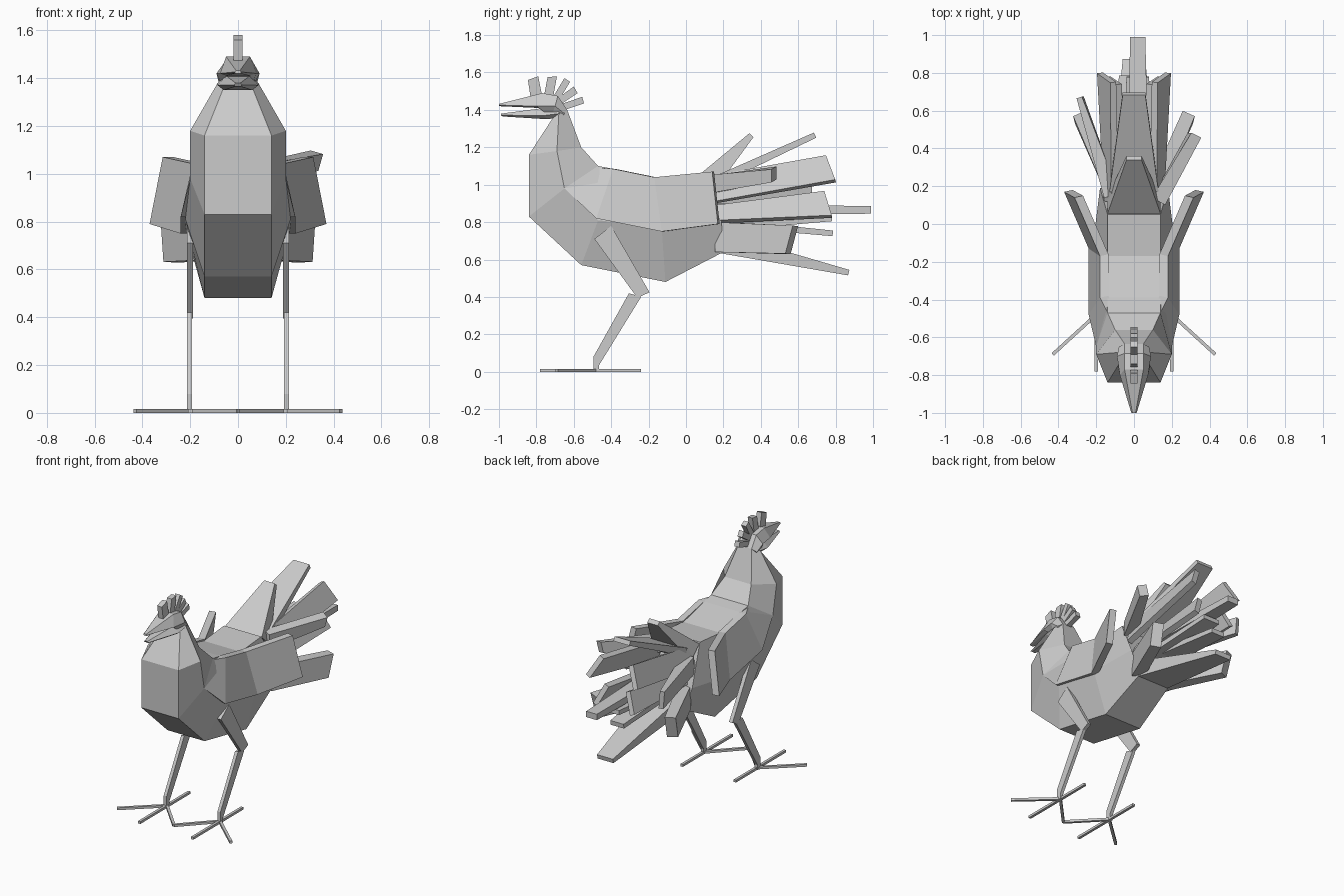
import bpy, bmesh
from mathutils import Vector as V


def loft(name, rings):
    # Skin closed rings of equal size and cap both ends
    bm = bmesh.new()
    rows = [[bm.verts.new(p) for p in r] for r in rings]
    n = len(rows[0])
    for a, b in zip(rows, rows[1:]):
        for i in range(n):
            bm.faces.new((a[i], a[(i + 1) % n], b[(i + 1) % n], b[i]))
    bm.faces.new(rows[0])
    bm.faces.new(rows[-1][::-1])
    bmesh.ops.recalc_face_normals(bm, faces=bm.faces)
    me = bpy.data.meshes.new(name)
    bm.to_mesh(me)
    bm.free()
    ob = bpy.data.objects.new(name, me)
    bpy.context.collection.objects.link(ob)
    return ob


def hexring(low, side, top):
    # Symmetric six-sided section; each point is (y, z, half width)
    half = [V((w, y, z)) for y, z, w in (low, side, top)]
    return half + [V((-p.x, p.y, p.z)) for p in reversed(half)]


def slab(name, profile, x0, x1):
    # Side profile (y, z) given thickness along x
    return loft(name, [[(x, y, z) for y, z in profile] for x in (x0, x1)])


def feather(name, base, tip, wb, wt, tb, tt):
    # Tapered plate with a width vector and thickness at each end
    base, tip = V(base), V(tip)
    rings = []
    for c, w, t in ((base, V(wb), tb), (tip, V(wt), tt)):
        n = (tip - base).cross(w).normalized() * t / 2
        rings.append([c + w + n, c - w + n, c - w - n, c + w - n])
    return loft(name, rings)


# Neck and body
loft("body", [hexring(*r) for r in (
    ((-.71, 1.36, .06), (-.68, 1.38, .085), (-.635, 1.40, .05)),
    ((-.84, 1.16, .14), (-.69, 1.18, .20), (-.56, 1.20, .10)),
    ((-.84, .83, .14), (-.65, .98, .20), (-.47, 1.10, .14)),
    ((-.56, .57, .14), (-.47, .81, .22), (-.39, 1.085, .14)),
    ((-.11, .48, .14), (-.13, .77, .22), (-.17, 1.03, .14)),
    ((.20, .64, .12), (.19, .80, .18), (.05, 1.05, .14)))])

# Head with upper beak, then lower beak
loft("head", [hexring(*r) for r in (
    ((-.66, 1.36, .06), (-.65, 1.38, .08), (-.635, 1.40, .05)),
    ((-.72, 1.36, .06), (-.70, 1.42, .09), (-.685, 1.475, .05)),
    ((-.78, 1.41, .05), (-.80, 1.42, .075), (-.77, 1.49, .05)),
    ((-1.0, 1.42, .010), (-1.0, 1.426, .014), (-1.0, 1.432, .008)))])
loft("lower_beak", [hexring(*r) for r in (
    ((-.68, 1.36, .06), (-.68, 1.38, .085), (-.68, 1.42, .05)),
    ((-.74, 1.35, .06), (-.76, 1.37, .085), (-.76, 1.41, .05)),
    ((-.98, 1.365, .012), (-.99, 1.372, .016), (-.99, 1.38, .01)))])

# Comb
for i, p in enumerate((
        ((-.83, 1.46), (-.845, 1.56), (-.79, 1.58), (-.77, 1.48)),
        ((-.76, 1.47), (-.74, 1.575), (-.69, 1.58), (-.71, 1.47)),
        ((-.71, 1.47), (-.65, 1.57), (-.62, 1.55), (-.68, 1.45)),
        ((-.69, 1.46), (-.60, 1.525), (-.58, 1.49), (-.67, 1.43)),
        ((-.67, 1.43), (-.555, 1.47), (-.545, 1.435), (-.65, 1.40)))):
    slab(f"comb_{i + 1}", p, -.018, .018)

# Wing stations: top and bottom edge points (x, y, z)
WING = (((.14, -.47, 1.09), (.20, -.65, .98)),
        ((.18, -.39, 1.085), (.24, -.48, .82)),
        ((.18, -.17, 1.04), (.24, -.13, .75)),
        ((.315, .14, 1.07), (.37, .17, .79)))

for s, side in ((1, "right"), (-1, "left")):
    def m(x, y, z):
        return (s * x, y, z)

    # Wing
    loft(f"{side}_wing", [[m(*t), m(*b), m(b[0] - .045, b[1] + .01, b[2]),
                           m(t[0] - .045, t[1] + .01, t[2])] for t, b in WING])

    # Leg
    x0, x1 = s * .192, s * .214
    slab(f"{side}_thigh", ((-.40, .78), (-.49, .71), (-.26, .395), (-.195, .425)),
         x0 - s * .004, x1)
    slab(f"{side}_shank", ((-.305, .42), (-.495, .08), (-.495, 0), (-.465, 0),
                           (-.465, .035), (-.24, .40)), x0, x1)

    # Toes
    for i, (x, y) in enumerate(((.20, -.78), (.43, -.69), (.0, -.69), (.20, -.24))):
        a, b = V((s * .20, -.48, .008)), V((s * x, y, .008))
        w = (b - a).cross(V((0, 0, 1))).normalized() * .009
        feather(f"{side}_toe_{i + 1}", a, b, w, w, .016, .016)

    # Paired tail feathers
    feather(f"{side}_upper_tail_feather", m(.12, .12, .97), m(.145, .775, 1.085),
            m(.02, .0, -.07), m(.035, .025, -.065), .04, .035)
    feather(f"{side}_middle_tail_feather", m(.10, .14, .84), m(.11, .76, .895),
            m(.02, .0, -.04), m(.03, .02, -.065), .04, .035)
    feather(f"{side}_lower_outer_feather", m(.11, .17, .72), m(.285, .565, .705),
            m(0, 0, .08), m(.005, .02, .075), .08, .07)

# Outer feathers that differ per side
feather("right_high_outer_feather", (.13, .12, 1.0), (.32, .47, 1.055),
        (0, 0, .05), (.01, 0, .035), .08, .06)
feather("left_high_outer_feather", (-.12, .15, .93), (-.285, .67, .93),
        (0, 0, .06), (-.005, 0, .06), .08, .03)

# Centre tail feathers
for name, b, t, wb, wt, tb, tt in (
        ("crest_tail_feather", (0, .10, 1.00), (0, .35, 1.265), .14, .04, .12, .03),
        ("top_tail_feather", (0, .18, 1.03), (0, .69, 1.265), .13, .06, .05, .03),
        ("long_tail_feather", (.02, .15, .87), (.02, .99, .865), .06, .04, .06, .04),
        ("inner_tail_feather", (.02, .15, .77), (.02, .78, .82), .08, .06, .04, .03),
        ("under_tail_feather", (-.03, .15, .80), (-.03, .785, .74), .08, .05, .04, .03),
        ("bottom_tail_feather", (0, .18, .69), (0, .87, .53), .12, .06, .11, .03)):
    feather(name, b, t, (wb, 0, 0), (wt, 0, 0), tb, tt)
